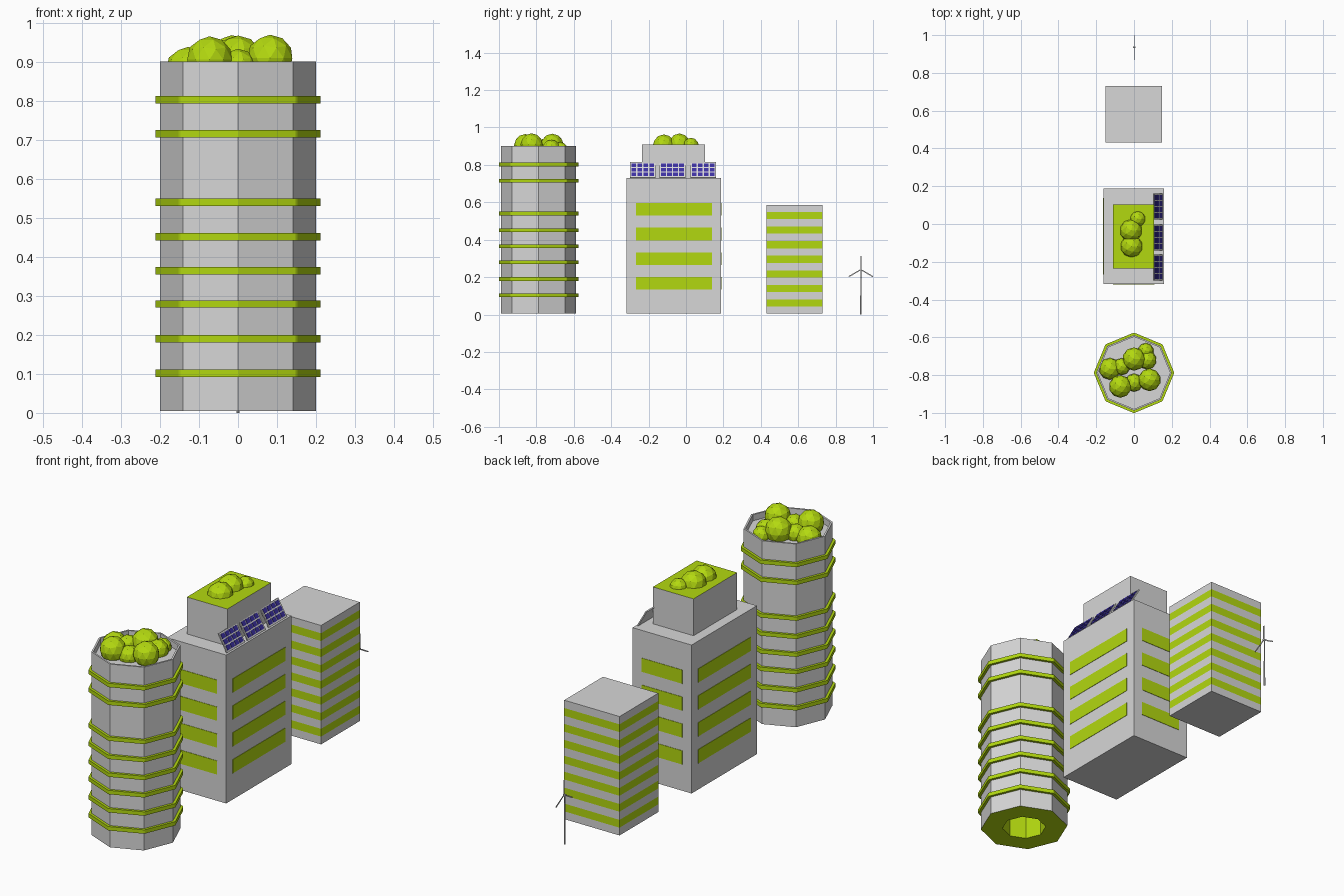
import bpy, bmesh
from math import radians, sin, cos
from mathutils import Matrix, Vector

cube = bpy.data.objects.get("Cube")
if cube:
    bpy.data.objects.remove(cube, do_unlink=True)


def material(name, rgb):
    m = bpy.data.materials.new(name)
    m.use_nodes = True
    m.diffuse_color = (*rgb, 1)
    m.node_tree.nodes["Principled BSDF"].inputs["Base Color"].default_value = (*rgb, 1)
    return m


GREY = material("concrete grey", (0.68, 0.68, 0.68))
GREEN = material("leaf green", (0.45, 0.69, 0.005))
BLUE = material("solar blue", (0.045, 0.03, 0.36))


def finish(name, bm, mats, rule=None):
    """Turn a bmesh into an object; rule picks the material of each face."""
    bmesh.ops.recalc_face_normals(bm, faces=bm.faces)
    bm.normal_update()
    if rule:
        for f in bm.faces:
            f.material_index = int(rule(f))
    me = bpy.data.meshes.new(name)
    bm.to_mesh(me)
    bm.free()
    for m in mats:
        me.materials.append(m)
    ob = bpy.data.objects.new(name, me)
    bpy.context.collection.objects.link(ob)
    return ob


def add_box(bm, lo, hi, matrix=Matrix()):
    lo, hi = Vector(lo), Vector(hi)
    bmesh.ops.create_cube(bm, size=1, matrix=matrix @ Matrix.Translation((lo + hi) / 2)
                          @ Matrix.Diagonal((*(hi - lo), 1)))


def box(name, lo, hi, mats=(GREY,), rule=None):
    bm = bmesh.new()
    add_box(bm, lo, hi)
    return finish(name, bm, mats, rule)


def lathe(name, profile, angles, centre, mats, closed=False, rule=None):
    """Sweep a (radius, height) profile through the given angles."""
    bm = bmesh.new()
    rings = [[bm.verts.new((centre[0] + r * cos(radians(a)), centre[1] + r * sin(radians(a)), z))
              for r, z in profile] for a in angles]
    n = len(profile)
    for i, ring in enumerate(rings):
        nxt = rings[(i + 1) % len(rings)]
        for j in range(n if closed else n - 1):
            k = (j + 1) % n
            bm.faces.new((ring[j], nxt[j], nxt[k], ring[k]))
    bmesh.ops.remove_doubles(bm, verts=bm.verts, dist=1e-5)
    return finish(name, bm, mats, rule)


def bushes(name, spots):
    bm = bmesh.new()
    for x, y, z, r in spots:
        bmesh.ops.create_icosphere(bm, subdivisions=2, radius=r,
                                   matrix=Matrix.Translation((x, y, z)))
    return finish(name, bm, (GREEN,))


# Octagonal tower: shell with parapet, hollow green core open below
BASE = 0.005
TOWER = (0, -0.788)
octagon = [45 * i for i in range(8)]


def is_core(f):
    c = f.calc_center_median()
    radius = (c.xy - Vector(TOWER)).length
    return f.normal.z < -0.5 or (radius < 0.105 and abs(f.normal.z) < 0.5)


lathe("octagon_tower",
      [(0, 0.87), (0.191, 0.87), (0.191, 0.9), (0.2, 0.9), (0.2, BASE),
       (0.1, BASE), (0.1, 0.86), (0, 0.86)],
      octagon, TOWER, (GREY, GREEN), rule=is_core)

# Planted ledges around the tower, with chamfered corners
chamfered = [a + d for a in octagon for d in (-0.8, 0.8)]
for i, z in enumerate((0.102, 0.19, 0.279, 0.364, 0.451, 0.54, 0.715, 0.802)):
    lathe(f"tower_ledge_{i + 1}",
          [(0.195, z - 0.0095), (0.212, z - 0.0095), (0.212, z + 0.0095), (0.195, z + 0.0095)],
          chamfered, TOWER, (GREEN,), closed=True)

bushes("tower_roof_bushes", [
    (-0.128, -0.767, 0.88, 0.058), (-0.073, -0.86, 0.905, 0.06),
    (0, -0.715, 0.905, 0.062), (0.082, -0.825, 0.909, 0.06),
    (0.062, -0.672, 0.88, 0.042), (0, -0.84, 0.885, 0.048),
    (-0.065, -0.755, 0.89, 0.045), (0.07, -0.72, 0.885, 0.05)])

# Middle block with green window strips on all four sides
X0, X1, Y0, Y1, TOP = -0.161, 0.158, -0.317, 0.187, 0.73
box("middle_block", (X0, Y0, BASE), (X1, Y1, TOP))
bm = bmesh.new()
inset, proud = 0.049, 0.002
for i in range(4):
    z0 = 0.134 + 0.1315 * i
    z1 = z0 + 0.067
    for x in (X0, X1):
        add_box(bm, (x - proud, Y0 + inset, z0), (x + proud, Y1 - inset, z1))
    for y in (Y0, Y1):
        add_box(bm, (X0 + inset, y - proud, z0), (X1 - inset, y + proud, z1))
finish("middle_block_strips", bm, (GREEN,))

# Penthouse with a green roof
box("penthouse", (-0.112, -0.235, TOP), (0.107, 0.102, 0.91), (GREY, GREEN),
    lambda f: f.normal.z > 0.5)
bushes("penthouse_bushes", [(-0.013, -0.118, 0.903, 0.06), (-0.016, -0.035, 0.908, 0.06),
                            (0.02, 0.027, 0.903, 0.042)])

# Tilted solar panels along the roof edge
half_y, half_s = 0.069, 0.047
cols, rows, margin, gap = 4, 3, 0.008, 0.006
step_s = (2 * half_s - 2 * margin + gap) / rows
step_y = (2 * half_y - 2 * margin + gap) / cols
for i, y in enumerate((-0.231, -0.072, 0.092)):
    tilt = Matrix.Translation((0.1285, y, 0.774)) @ Matrix.Rotation(radians(60), 4, 'Y')
    bm = bmesh.new()
    add_box(bm, (-half_s, -half_y, -0.006), (half_s, half_y, 0), tilt)
    finish(f"solar_panel_{i + 1}", bm, (GREY,))
    bm = bmesh.new()
    for r in range(rows):
        for c in range(cols):
            s0 = -half_s + margin + r * step_s
            c0 = -half_y + margin + c * step_y
            add_box(bm, (s0, c0, -0.001), (s0 + step_s - gap, c0 + step_y - gap, 0.002), tilt)
    finish(f"solar_cells_{i + 1}", bm, (BLUE,))

# Rear block: cut at each storey, alternate bands green
FIRST, PITCH, BAND = 0.043, 0.0778, 0.038
bm = bmesh.new()
add_box(bm, (-0.152, 0.431, BASE), (0.147, 0.73, 0.586))
for i in range(7):
    for z in (FIRST + PITCH * i, FIRST + PITCH * i + BAND):
        bmesh.ops.bisect_plane(bm, geom=bm.verts[:] + bm.edges[:] + bm.faces[:],
                               plane_co=(0, 0, z), plane_no=(0, 0, 1))


def in_band(f):
    h = f.calc_center_median().z - FIRST
    return abs(f.normal.z) < 0.5 and h > 0 and h % PITCH < BAND


finish("rear_block", bm, (GREY, GREEN), in_band)

# Wind turbine: tapered mast, hub and three flat blades
HUB = (0, 0.935, 0.24)
lathe("turbine_mast", [(0, 0), (0.004, 0), (0.0025, 0.24), (0, 0.24)],
      octagon, HUB[:2], (GREY,))
box("turbine_hub", (-0.005, HUB[1] - 0.004, HUB[2] - 0.004),
    (0.007, HUB[1] + 0.004, HUB[2] + 0.004))
bm = bmesh.new()
for a in (0, 120, 240):
    spin = Matrix.Translation(HUB) @ Matrix.Rotation(radians(a), 4, 'X')
    add_box(bm, (0.003, -0.003, 0), (0.005, 0.003, 0.074), spin)
finish("turbine_blades", bm, (GREY,))
